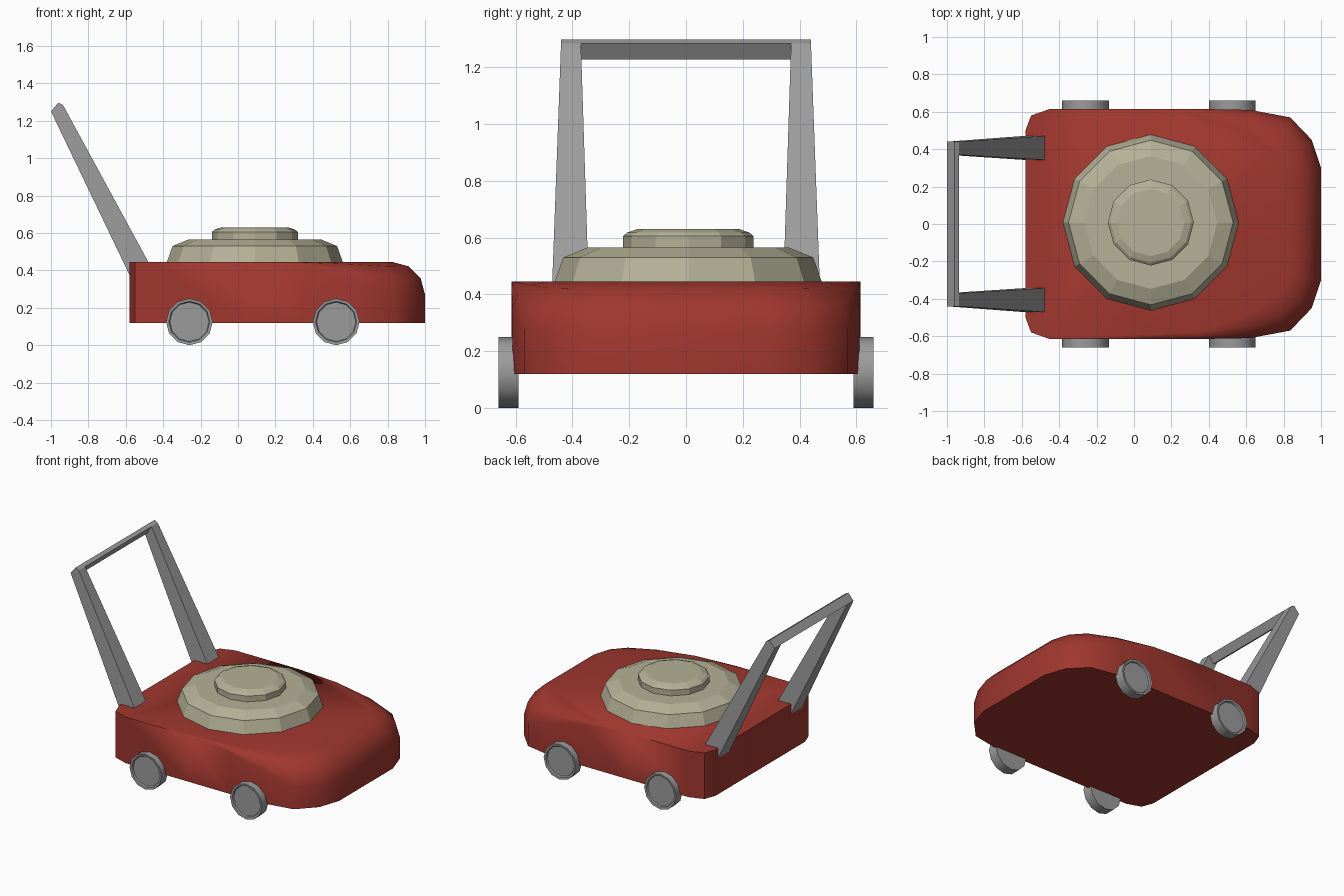
import bpy, bmesh, math
from mathutils import Vector

if "Cube" in bpy.data.objects:
    bpy.data.objects.remove(bpy.data.objects["Cube"])


def material(name, rgb):
    m = bpy.data.materials.new(name)
    m.diffuse_color = (*rgb, 1)
    m.use_nodes = True
    m.node_tree.nodes["Principled BSDF"].inputs["Base Color"].default_value = m.diffuse_color
    return m


RED = material("red_paint", (0.35, 0.038, 0.028))
BEIGE = material("beige_engine", (0.46, 0.44, 0.31))
GREY = material("grey_metal", (0.33, 0.33, 0.33))


def loft(name, rings, mat, smooth_angle=0):
    """Skin a list of equal-length closed rings and cap both ends."""
    bm = bmesh.new()
    rows = [[bm.verts.new(p) for p in ring] for ring in rings]
    n = len(rows[0])
    for a, b in zip(rows, rows[1:]):
        for i in range(n):
            j = (i + 1) % n
            bm.faces.new((a[i], a[j], b[j], b[i]))
    bm.faces.new(rows[0][::-1])
    bm.faces.new(rows[-1])
    bmesh.ops.remove_doubles(bm, verts=bm.verts, dist=0.0005)
    bmesh.ops.recalc_face_normals(bm, faces=bm.faces)
    if smooth_angle:
        for f in bm.faces:
            f.smooth = True
        for e in bm.edges:
            e.smooth = e.calc_face_angle(4) < math.radians(smooth_angle)
    me = bpy.data.meshes.new(name)
    bm.to_mesh(me)
    bm.free()
    me.materials.append(mat)
    ob = bpy.data.objects.new(name, me)
    bpy.context.collection.objects.link(ob)
    return ob


# Deck: half outline as x, y, inward direction, rounding size of the top edge
TOP, BOTTOM = 0.445, 0.12
outline = [
    (-0.58, 0.50, 0, 0, 0), (-0.55, 0.58, 0, 0, 0), (-0.45, 0.615, 0, 0, 0),
    (0.04, 0.615, 0, 0, 0), (0.35, 0.615, -0.1, -1.5, 0.025),
    (0.62, 0.61, -0.2, -1.4, 0.09), (0.835, 0.57, -0.5, -1.05, 0.165),
    (0.95, 0.45, -0.85, -0.6, 0.175), (1.0, 0.30, -1, -0.25, 0.175)]


def deck_ring(angle):
    half = []
    for x, y, dx, dy, r in outline:
        inset = r * (1 - math.cos(angle))
        half.append(Vector((x + dx * inset, y + dy * inset,
                            TOP - r + r * math.sin(angle))))
    return half + [Vector((p.x, -p.y, p.z)) for p in reversed(half)]


rings = [deck_ring(math.radians(a)) for a in (0, 30, 60, 90)]
rings.insert(0, [Vector((p.x, p.y, BOTTOM)) for p in rings[0]])
loft("deck", rings, RED, 38)


def circle(r, place, n=12):
    return [place(r * math.cos(2 * math.pi * i / n),
                  r * math.sin(2 * math.pi * i / n)) for i in range(n)]


# Engine housing and starter cap
for name, profile in (
        ("engine_housing", [(0.47, 0.43), (0.47, 0.445), (0.44, 0.53), (0.355, 0.565)]),
        ("starter_cap", [(0.23, 0.555), (0.23, 0.605), (0.215, 0.618), (0.18, 0.63)])):
    loft(name, [circle(r, lambda a, b: (0.09 + a, 0.008 + b, z)) for r, z in profile],
         BEIGE)

# Wheels, with a slightly sunken outer disc
for end, cx in (("rear", -0.26), ("front", 0.525)):
    for label, s in (("left", 1), ("right", -1)):
        profile = [(0.125, 0.59), (0.125, 0.66), (0.11, 0.658), (0.105, 0.648)]
        loft(f"{end}_{label}_wheel",
             [circle(r, lambda a, b: (cx + a, s * y, 0.125 + b)) for r, y in profile],
             GREY, 35)

# Handle: two tapered legs and a crossbar sharing the same end section
bar = [(-1.0, 1.25), (-0.96, 1.297), (-0.935, 1.283), (-0.967, 1.228)]
for label, s in (("left", 1), ("right", -1)):
    low_back, low_front = (-0.575, 0.365), (-0.463, 0.415)
    inner = [(low_back, 0.342), (low_front, 0.342), (low_front, 0.472), (low_back, 0.472)]
    outer = [(bar[0], 0.37), (bar[2], 0.37), (bar[2], 0.44), (bar[0], 0.44)]
    loft(f"handle_leg_{label}",
         [[(p[0], s * y, p[1]) for p, y in ring] for ring in (inner, outer)], GREY)
loft("handle_crossbar", [[(x, y, z) for x, z in bar] for y in (-0.44, 0.44)], GREY)
